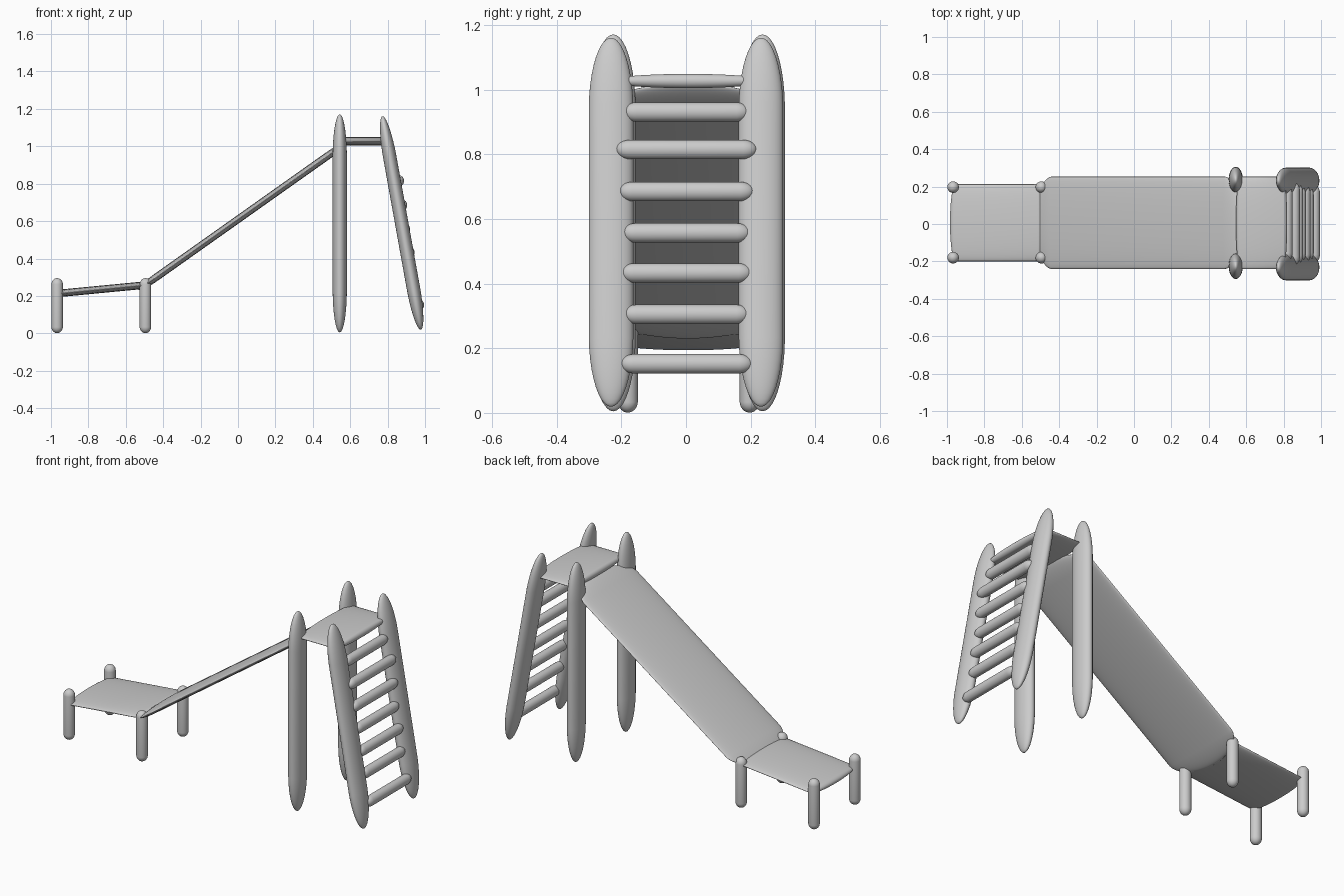
import bpy, bmesh
from math import radians, copysign, pi
from mathutils import Matrix

if "Cube" in bpy.data.objects:
    bpy.data.objects.remove(bpy.data.objects["Cube"])


def capsule(name, loc, half, cap, axis='Z', tilt=0):
    """Elliptical bar with domed ends. half = half sizes in x, y, z before the tilt about y."""
    order = {'X': (1, 2, 0), 'Y': (2, 0, 1), 'Z': (0, 1, 2)}[axis]
    a, b, length = (half[i] for i in order)
    bm = bmesh.new()
    # odd ring count: the middle band stretches into the straight shaft
    bmesh.ops.create_uvsphere(bm, u_segments=40, v_segments=21, radius=1)
    for v in bm.verts:
        p = (v.co.x * a, v.co.y * b,
             v.co.z * cap + copysign(length - cap, v.co.z))
        for i, value in zip(order, p):
            v.co[i] = value
    bmesh.ops.recalc_face_normals(bm, faces=bm.faces)
    for f in bm.faces:
        f.smooth = True
    mesh = bpy.data.meshes.new(name)
    bm.to_mesh(mesh)
    bm.free()
    obj = bpy.data.objects.new(name, mesh)
    bpy.context.collection.objects.link(obj)
    obj.location = loc
    obj.rotation_euler = (0, radians(tilt), 0)
    return obj


# Short legs under the run-out
for x in (-0.967, -0.495):
    for y in (-0.18, 0.197):
        capsule("run_out_leg", (x, y, 0.148), (0.031, 0.031, 0.147), 0.035)

# Run-out, sloping chute and top platform: flat elliptical slabs
capsule("run_out", (-0.735, 0.007, 0.235), (0.25, 0.207, 0.02), 0.03, 'X', -5.5)
capsule("slide_chute", (0.022, 0.006, 0.625), (0.68, 0.248, 0.02), 0.12, 'X', -35.3)
capsule("top_platform", (0.682, 0.006, 1.027), (0.137, 0.248, 0.022), 0.022, 'X')

# Tall posts and leaning ladder rails
LEAN = -10.2
for post_y, rail_y in ((-0.225, -0.232), (0.237, 0.232)):
    capsule("tall_post", (0.544, post_y, 0.588), (0.038, 0.069, 0.583), 0.23)
    capsule("ladder_rail", (0.875, rail_y, 0.59), (0.036, 0.069, 0.58), 0.23, tilt=LEAN)

# Ladder rungs: height, half length, offset forward of the rail line
rungs = [(0.152, 0.205, 0.014), (0.305, 0.197, 0.008), (0.433, 0.204, 0.014),
         (0.557, 0.2, 0.012), (0.685, 0.21, 0.02), (0.815, 0.218, 0.026),
         (0.931, 0.197, 0.008)]
for z, half_len, out in rungs:
    x = 0.875 - (z - 0.59) * 0.18 + out
    capsule("ladder_rung", (x, 0.001, z), (0.027, half_len, 0.03), 0.045, 'Y')
